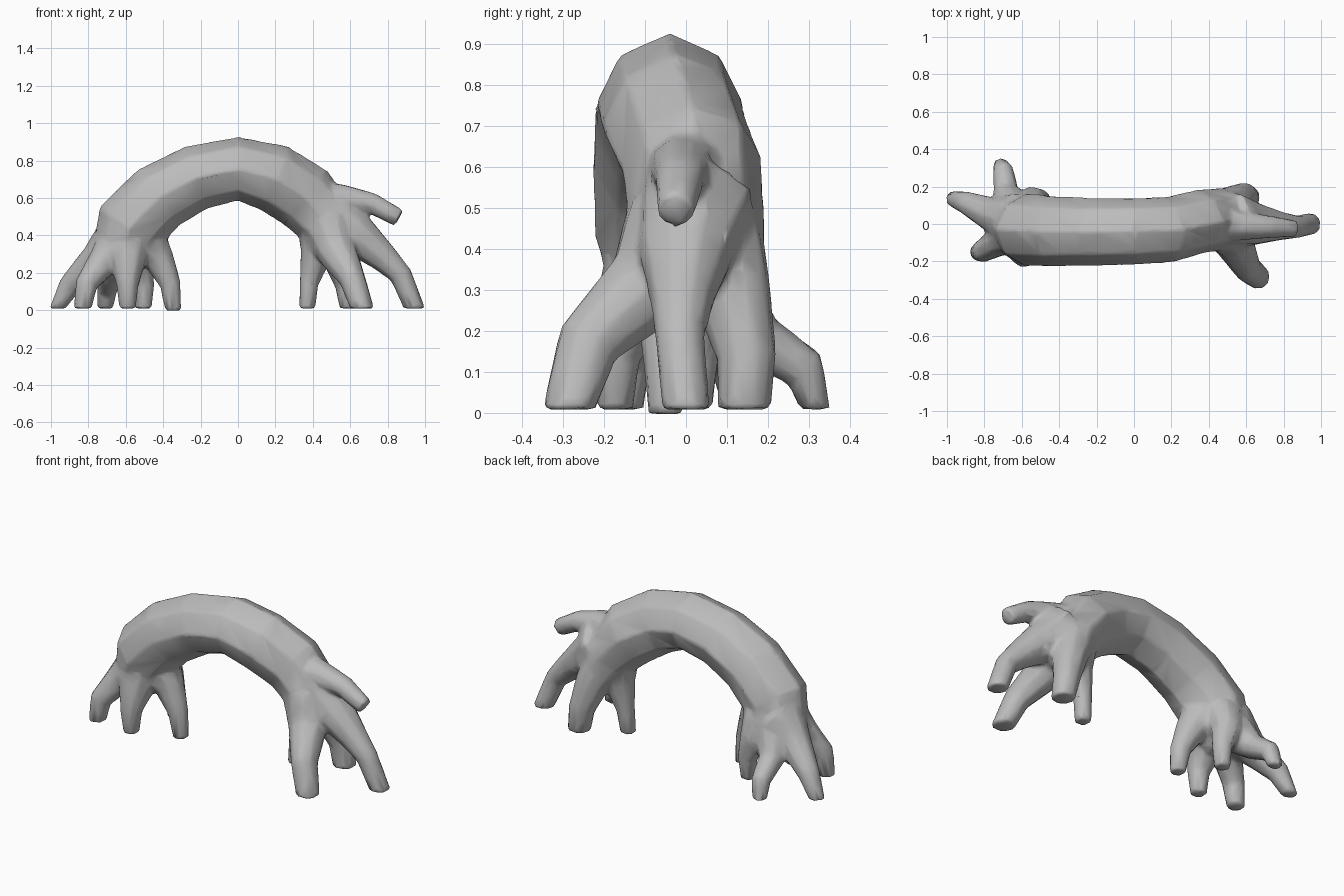
import bpy, bmesh, math
from mathutils import Vector

if "Cube" in bpy.data.objects:
    bpy.data.objects.remove(bpy.data.objects["Cube"])

grey = bpy.data.materials.new("bark grey")
grey.use_nodes = True
colour = (0.5, 0.5, 0.5, 1)
grey.diffuse_color = colour
grey.node_tree.nodes["Principled BSDF"].inputs["Base Color"].default_value = colour

bm = bmesh.new()


def bent(value, power):
    return math.copysign(abs(value) ** power, value)


def limb(path, sides=9, flat_end=True, power=1):
    """Sweep rings along path points: x, y, z, radius, sideways radius (optional)."""
    pts = [Vector(p[:3]) for p in path]
    last = len(pts) - 1
    rings = []
    for i, p in enumerate(path):
        along = (pts[min(i + 1, last)] - pts[max(i - 1, 0)]).normalized()
        if flat_end and i == last:
            along = Vector((0, 0, -1))
        side = Vector((0, 1, 0))
        side = (side - along * side.dot(along)).normalized()
        up = side.cross(along)
        wide = p[4] if len(p) > 4 else p[3]
        ring = []
        for k in range(sides):
            a = 2 * math.pi * k / sides
            offset = up * bent(math.cos(a), power) * p[3] + side * bent(math.sin(a), power) * wide
            ring.append(bm.verts.new(pts[i] + offset))
        rings.append(ring)
    for a, b in zip(rings, rings[1:]):
        for k in range(sides):
            n = (k + 1) % sides
            bm.faces.new((a[k], a[n], b[n], b[k]))
    bm.faces.new(rings[0])
    bm.faces.new(rings[-1])


# Arched trunk, slightly ridged along its back
limb([(-.62, -.01, .2, .09, .1), (-.61, -.015, .31, .17, .17), (-.575, -.03, .45, .195, .195),
      (-.42, -.04, .605, .187, .19), (-.22, -.042, .71, .177, .182), (0, -.04, .755, .172, .18),
      (.19, -.03, .707, .187, .177), (.36, .015, .602, .187, .172), (.47, .025, .47, .165, .17),
      (.52, .02, .34, .14, .17), (.53, .03, .26, .07, .1)], sides=8, flat_end=False, power=1.13)

# Snapped side branch
limb([(.42, .01, .58, .12), (.57, -.01, .595, .078, .08),
      (.72, -.015, .57, .058, .062), (.86, -.025, .492, .05, .046)], flat_end=False)

# Roots on the branch side: front, outer, back, inner
limb([(.48, -.02, .45, .14), (.53, -.09, .31, .11),
      (.61, -.24, .17, .072, .08), (.665, -.285, .008, .066, .067)])
limb([(.51, .03, .51, .15), (.64, 0, .4, .115, .12), (.78, -.01, .28, .08),
      (.87, -.015, .19, .062), (.945, 0, .008, .06)])
limb([(.47, .06, .45, .13), (.54, .11, .3, .1),
      (.59, .148, .14, .075), (.61, .142, .008, .066)])
limb([(.45, .03, .45, .14), (.42, .03, .3, .088),
      (.38, .03, .14, .052), (.37, .02, .008, .045)])

# Roots on the other side: outer, back, front outer, front, inner, inner back
limb([(-.64, .02, .36, .15), (-.76, .05, .26, .095),
      (-.9, .115, .13, .062), (-.965, .135, .008, .045)])
limb([(-.63, .06, .31, .12), (-.685, .17, .18, .07),
      (-.7, .29, .105, .055), (-.71, .315, .008, .044, .038)])
limb([(-.62, -.04, .38, .13), (-.72, -.09, .26, .085),
      (-.81, -.145, .14, .062), (-.83, -.15, .008, .05)])
limb([(-.58, -.05, .42, .14), (-.59, -.11, .29, .11),
      (-.59, -.172, .14, .062), (-.59, -.172, .008, .045)])
limb([(-.53, -.03, .4, .15), (-.42, -.04, .27, .085),
      (-.362, -.05, .14, .058), (-.345, -.05, -.003, .044)])
limb([(-.56, .06, .36, .12), (-.54, .12, .25, .085),
      (-.5, .13, .13, .056), (-.505, .125, .008, .045)])

bmesh.ops.recalc_face_normals(bm, faces=bm.faces)
mesh = bpy.data.meshes.new("rooted_arch")
bm.to_mesh(mesh)
bm.free()
arch = bpy.data.objects.new("rooted_arch", mesh)
bpy.context.collection.objects.link(arch)
mesh.materials.append(grey)
bpy.ops.object.select_all(action="DESELECT")
arch.select_set(True)
bpy.context.view_layer.objects.active = arch

# Grow the limbs together into one skin, soften the joints, then simplify
fuse = arch.modifiers.new("fuse", "REMESH")
fuse.mode = "VOXEL"
fuse.voxel_size = .013
soften = arch.modifiers.new("soften", "SMOOTH")
soften.factor = .5
soften.iterations = 4
simplify = arch.modifiers.new("simplify", "DECIMATE")
simplify.ratio = .08
for name in ("fuse", "soften", "simplify"):
    bpy.ops.object.modifier_apply(modifier=name)
bpy.ops.object.shade_smooth_by_angle(angle=math.radians(60))
